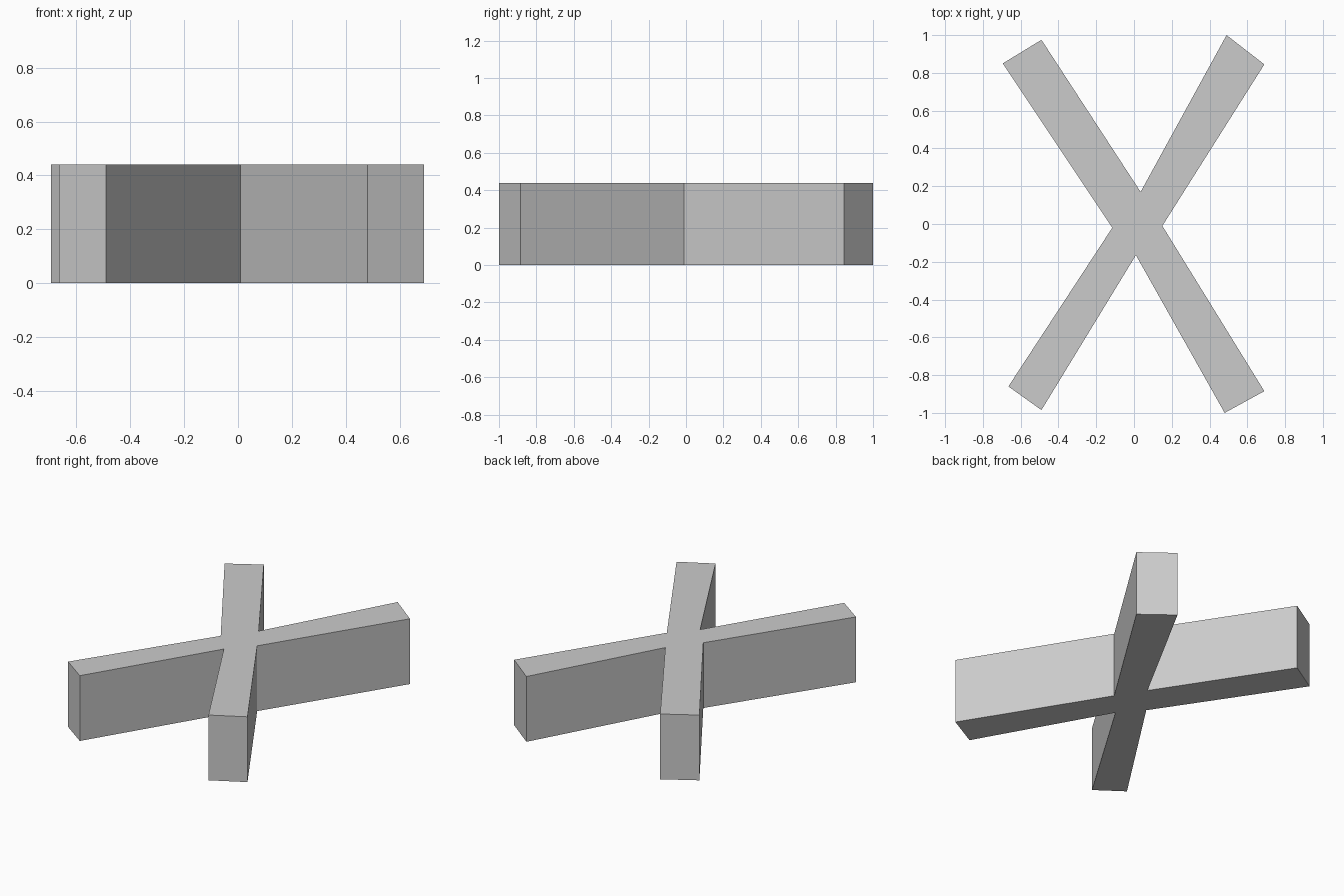
import bpy
import bmesh

cube = bpy.data.objects.get("Cube")
if cube:
    bpy.data.objects.remove(cube, do_unlink=True)

HEIGHT = 0.44

# Plain grey material
grey = bpy.data.materials.new("light_grey")
grey.use_nodes = True
colour = (0.6, 0.6, 0.6, 1)
grey.diffuse_color = colour
grey.node_tree.nodes["Principled BSDF"].inputs["Base Color"].default_value = colour

# Cross outline, counter-clockwise: each arm's two end corners, then the inner notch
outline = [
    (0.69, 0.845), (0.49, 1.0), (0.035, 0.17),
    (-0.49, 0.975), (-0.695, 0.85), (-0.115, -0.02),
    (-0.665, -0.86), (-0.49, -0.985), (0.01, -0.165),
    (0.48, -1.0), (0.69, -0.885), (0.15, -0.01),
]

# Extrude the outline into a solid slab
bm = bmesh.new()
base = bm.faces.new([bm.verts.new((x, y, 0)) for x, y in outline])
top = bmesh.ops.extrude_face_region(bm, geom=[base], use_keep_orig=True)
bmesh.ops.translate(
    bm, vec=(0, 0, HEIGHT),
    verts=[g for g in top["geom"] if isinstance(g, bmesh.types.BMVert)])
bmesh.ops.recalc_face_normals(bm, faces=bm.faces)

mesh = bpy.data.meshes.new("crossed_bars")
bm.to_mesh(mesh)
bm.free()
mesh.materials.append(grey)
bars = bpy.data.objects.new("crossed_bars", mesh)
bpy.context.collection.objects.link(bars)
